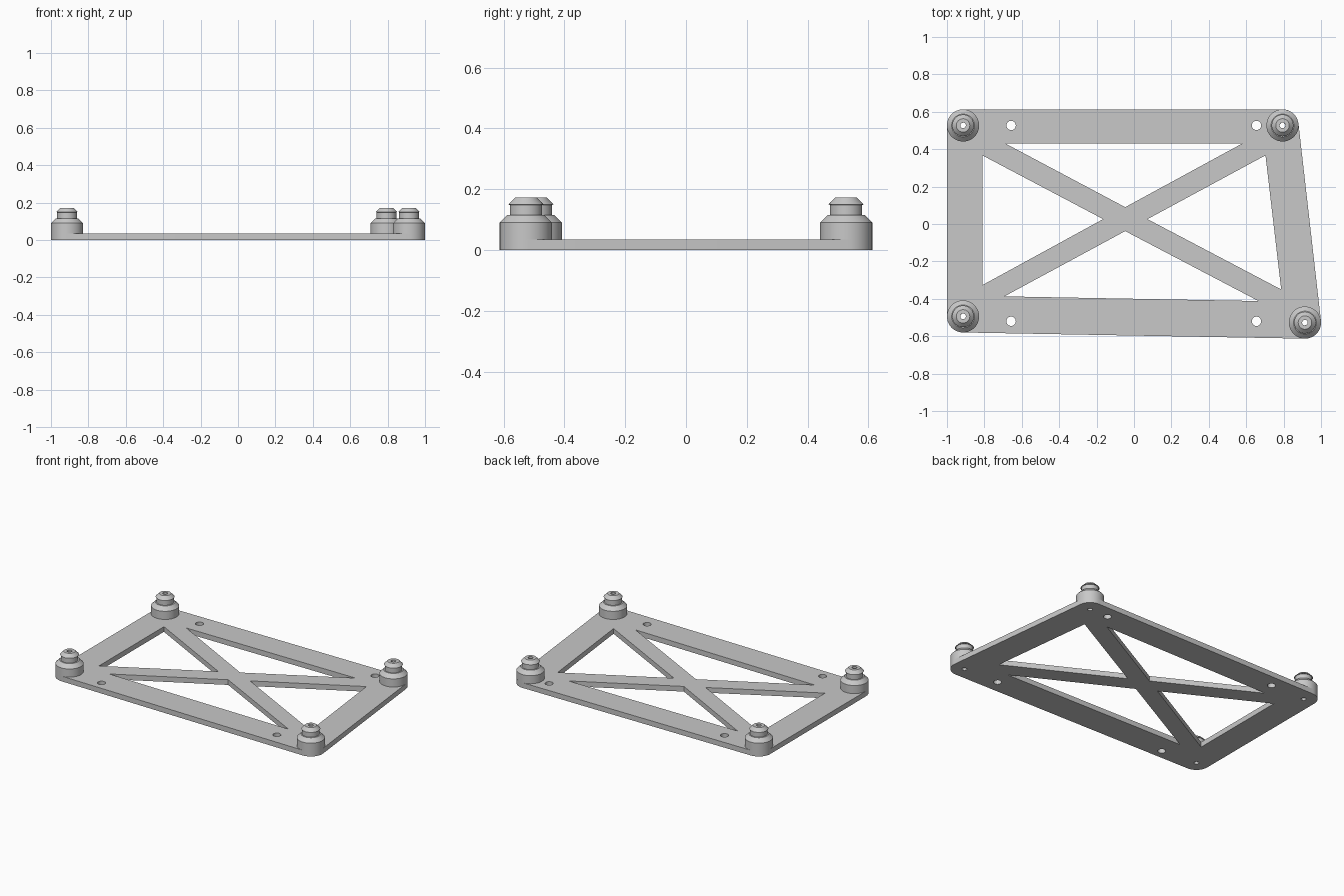
import bpy, bmesh
from math import cos, sin, pi, atan2
from mathutils import Vector

if "Cube" in bpy.data.objects:
    bpy.data.objects.remove(bpy.data.objects["Cube"], do_unlink=True)

grey = bpy.data.materials.new("grey plastic")
grey.use_nodes = True
GREY = (0.58, 0.58, 0.58, 1)
grey.diffuse_color = GREY
grey.node_tree.nodes["Principled BSDF"].inputs["Base Color"].default_value = GREY

THICK, RADIUS, BORE = 0.035, 0.086, 0.015
# Post centres, counter-clockwise from front right
POSTS = {"front_right": (-0.914, -0.494), "front_left": (0.914, -0.527),
         "back_left": (0.794, 0.527), "back_right": (-0.914, 0.527)}


def circle(cx, cy, r, n, start=0.0, sweep=2 * pi, closed=True):
    steps = n if closed else n + 1
    return [(cx + r * cos(start + sweep * i / n), cy + r * sin(start + sweep * i / n))
            for i in range(steps)]


def finish(bm, name):
    bmesh.ops.recalc_face_normals(bm, faces=bm.faces[:])
    mesh = bpy.data.meshes.new(name)
    bm.to_mesh(mesh)
    bm.free()
    mesh.materials.append(grey)
    obj = bpy.data.objects.new(name, mesh)
    bpy.context.collection.objects.link(obj)
    bpy.ops.object.select_all(action='DESELECT')
    bpy.context.view_layer.objects.active = obj
    obj.select_set(True)
    bpy.ops.object.shade_smooth_by_angle(angle=0.5)


def rounded_outline(centres, r):
    """Outline wrapped tightly around equal circles at the corners."""
    pts = [Vector(c) for c in centres]
    out = []
    for i, p in enumerate(pts):
        before, after = p - pts[i - 1], pts[(i + 1) % len(pts)] - p
        a0, a1 = (atan2(-d.x, d.y) for d in (before, after))
        out += circle(p.x, p.y, r, 12, a0, (a1 - a0) % (2 * pi), closed=False)
    return out


# Flat frame with triangular windows, screw holes and post bores
windows = [
    [(-0.687, 0.43), (0.578, 0.43), (-0.047, 0.09)],
    [(-0.811, 0.367), (-0.811, -0.327), (-0.165, 0.026)],
    [(-0.693, -0.387), (0.666, -0.412), (-0.047, -0.038)],
    [(0.703, 0.367), (0.787, -0.35), (0.072, 0.026)],
]
loops = [rounded_outline(POSTS.values(), RADIUS)] + windows
loops += [circle(x, y, 0.025, 24) for x in (-0.657, 0.655) for y in (-0.52, 0.527)]
loops += [circle(x, y, BORE, 24) for x, y in POSTS.values()]

bm = bmesh.new()
for loop in loops:
    verts = [bm.verts.new((x, y, 0)) for x, y in loop]
    for i, v in enumerate(verts):
        bm.edges.new((verts[i - 1], v))
bmesh.ops.triangle_fill(bm, edges=bm.edges[:], use_beauty=True, normal=(0, 0, 1))
lifted = bmesh.ops.extrude_face_region(bm, geom=bm.faces[:], use_keep_orig=True)["geom"]
bmesh.ops.translate(bm, vec=(0, 0, THICK),
                    verts=[g for g in lifted if isinstance(g, bmesh.types.BMVert)])
finish(bm, "frame_plate")

# Turned posts: collar, chamfer, neck, overhanging cap and bore
PROFILE = [(RADIUS, THICK), (RADIUS, 0.09), (0.061, 0.115), (0.053, 0.115),
           (0.053, 0.148), (0.058, 0.15), (0.036, 0.172),
           (BORE, 0.172), (BORE, THICK)]
for name, (cx, cy) in POSTS.items():
    bm = bmesh.new()
    rings = [[bm.verts.new((x, y, z)) for x, y in circle(cx, cy, r, 48)]
             for r, z in PROFILE]
    for low, high in zip(rings, rings[1:]):
        for i in range(48):
            bm.faces.new((low[i - 1], low[i], high[i], high[i - 1]))
    finish(bm, name + "_post")
